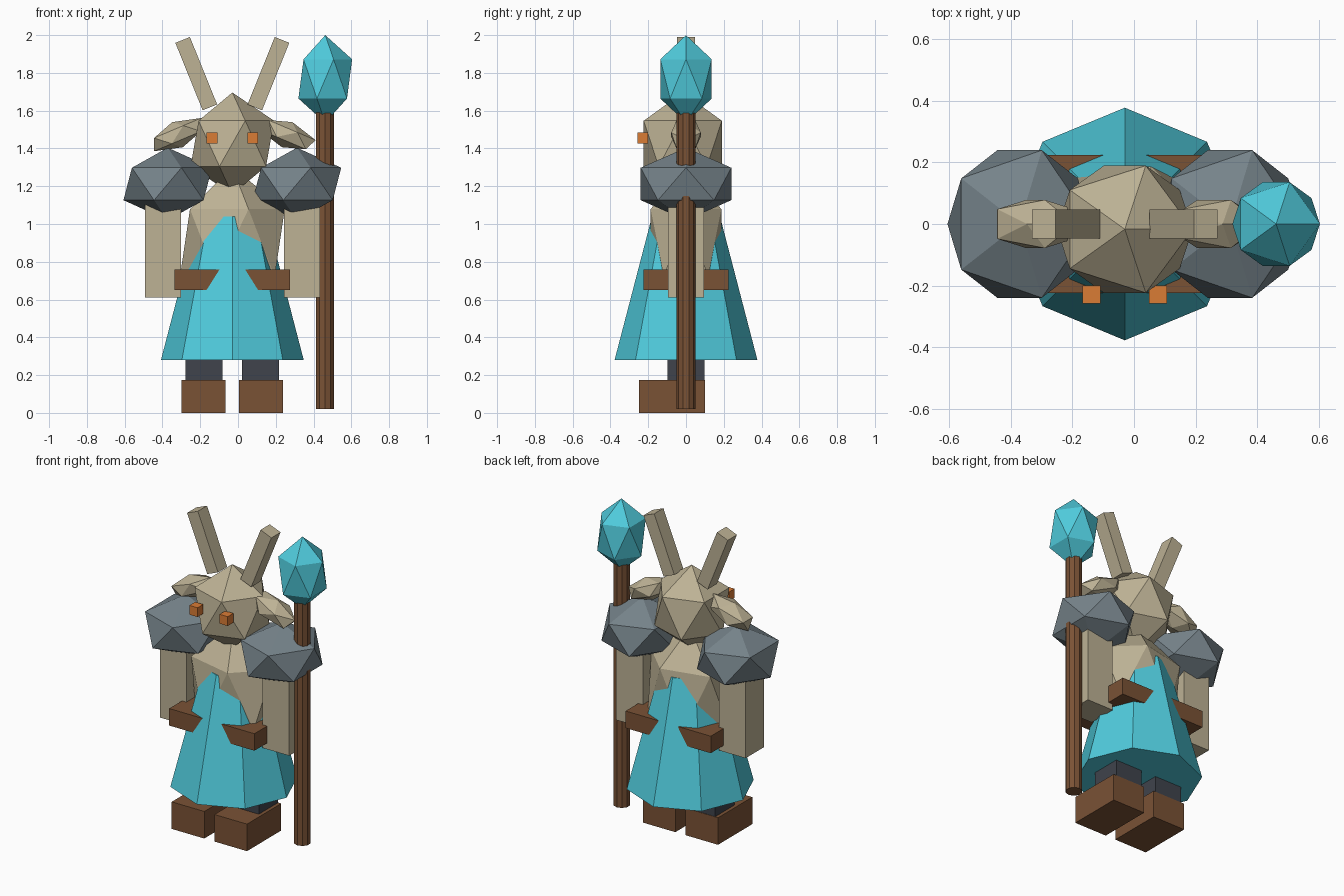
import bpy, math

if "Cube" in bpy.data.objects:
    bpy.data.objects.remove(bpy.data.objects["Cube"])

CX = -0.03  # body centre line (staff shifts the bounding box)


def material(name, rgb):
    m = bpy.data.materials.new(name)
    m.diffuse_color = (*rgb, 1)
    m.use_nodes = True
    m.node_tree.nodes["Principled BSDF"].inputs["Base Color"].default_value = m.diffuse_color
    return m


TAN = material("tan", (0.51, 0.445, 0.30))
TEAL = material("teal", (0.08, 0.60, 0.72))
BROWN = material("brown", (0.195, 0.085, 0.036))
SLATE = material("slate", (0.18, 0.227, 0.254))
DARK = material("dark", (0.05, 0.056, 0.072))
ORANGE = material("orange", (0.70, 0.20, 0.036))


def finish(name, mat):
    ob = bpy.context.object
    ob.name = name
    ob.data.materials.append(mat)
    return ob


def box(name, mat, loc, size, tilt=0):
    bpy.ops.mesh.primitive_cube_add(size=1, location=loc, rotation=(0, tilt, 0))
    bpy.context.object.scale = size
    return finish(name, mat)


def gem(name, mat, loc, radii, tilt=0):
    bpy.ops.mesh.primitive_ico_sphere_add(subdivisions=1, radius=1, location=loc,
                                          rotation=(0, tilt, 0))
    bpy.context.object.scale = radii
    return finish(name, mat)


def cone(name, mat, x, z0, z1, r0, r1, sides):
    bpy.ops.mesh.primitive_cone_add(vertices=sides, radius1=r0, radius2=r1,
                                    depth=z1 - z0, location=(x, 0, (z0 + z1) / 2))
    return finish(name, mat)


# Body, head, robe and belt
gem("torso", TAN, (CX, 0, 0.90), (0.31, 0.22, 0.40))
gem("head", TAN, (CX, -0.017, 1.426), (0.247, 0.243, 0.27))
cone("robe", TEAL, CX, 0.28, 1.04, 0.378, 0.18, 8)
box("belt", BROWN, (CX, 0, 0.705), (0.61, 0.45, 0.11))

# Paired parts
for side, s in (("left", -1), ("right", 1)):
    box(side + "_boot", BROWN, (CX + s * 0.153, -0.075, 0.0875), (0.233, 0.35, 0.175))
    box(side + "_leg", DARK, (CX + s * 0.15, 0, 0.30), (0.195, 0.195, 0.30))
    box(side + "_arm", TAN, (CX + s * 0.368, 0, 0.885), (0.19, 0.19, 0.55))
    gem(side + "_shoulder_pad", SLATE, (CX + s * 0.342, 0, 1.212), (0.262, 0.282, 0.192))
    gem(side + "_ear", TAN, (CX + s * 0.29, 0, 1.473), (0.168, 0.092, 0.072), s * 0.4)
    box(side + "_horn", TAN, (CX + s * 0.191, 0, 1.796), (0.083, 0.094, 0.385),
        s * math.radians(22))
    box(side + "_eye", ORANGE, (CX + s * 0.108, -0.229, 1.455), (0.058, 0.058, 0.06))

# Staff with crystal
cone("staff_shaft", BROWN, 0.46, 0.02, 1.66, 0.05, 0.05, 10)
gem("staff_crystal", TEAL, (0.462, 0, 1.768), (0.159, 0.16, 0.232))
